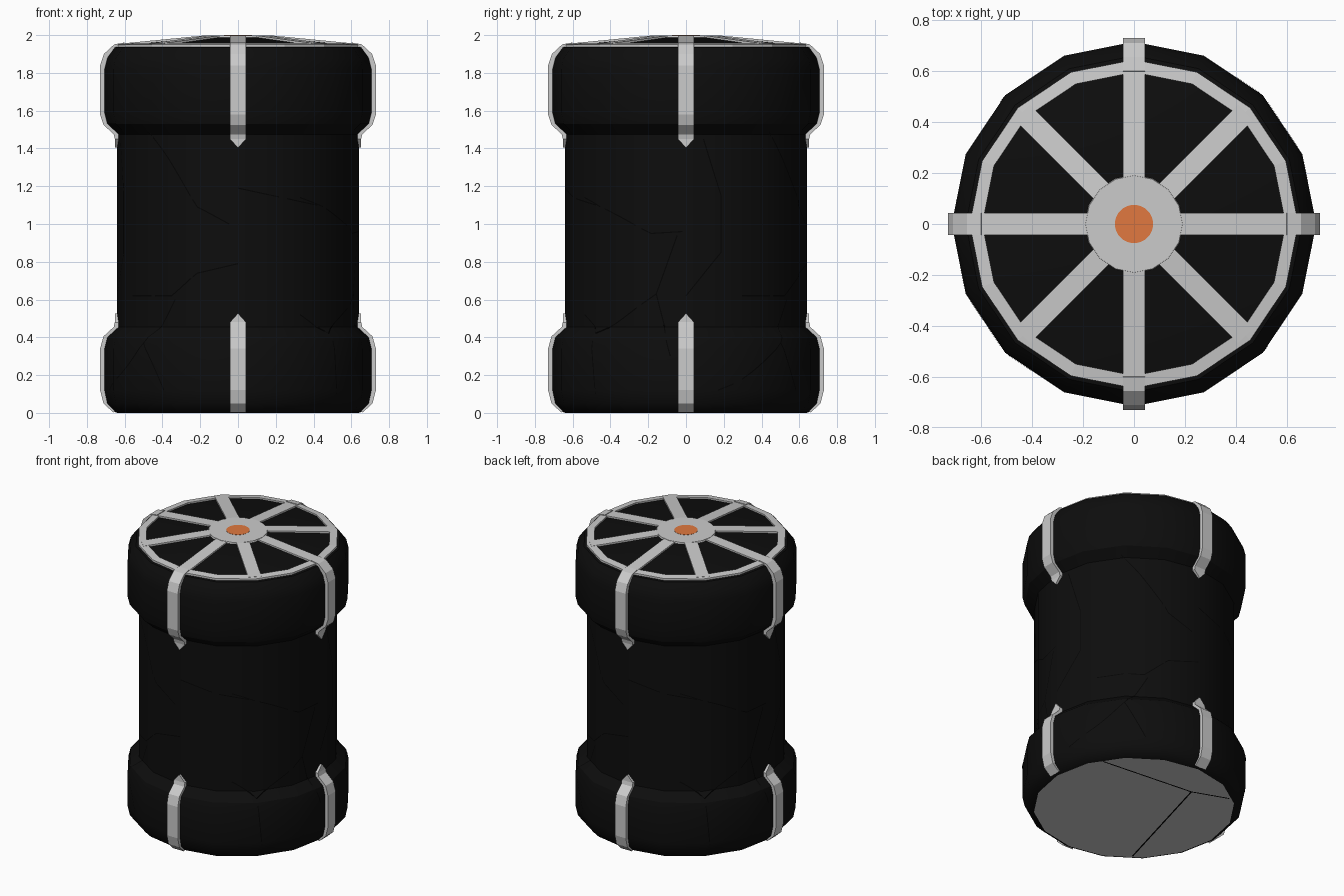
import bpy, bmesh, math
from mathutils import Vector, Matrix

if "Cube" in bpy.data.objects:
    bpy.data.objects.remove(bpy.data.objects["Cube"])

SIDES = 16


def material(name, rgb):
    m = bpy.data.materials.new(name)
    m.diffuse_color = (*rgb, 1)
    m.use_nodes = True
    m.node_tree.nodes["Principled BSDF"].inputs["Base Color"].default_value = m.diffuse_color
    return m


BLACK = material("black_paint", (0.004, 0.004, 0.004))
ORANGE = material("orange_cap", (0.75, 0.19, 0.05))
DARK = material("crack_dark", (0.001, 0.001, 0.001))


def finish(name, bm, mat=None, smooth=False, recalc=True):
    if recalc:
        bmesh.ops.recalc_face_normals(bm, faces=bm.faces)
    me = bpy.data.meshes.new(name)
    bm.to_mesh(me)
    bm.free()
    ob = bpy.data.objects.new(name, me)
    bpy.context.collection.objects.link(ob)
    if mat:
        me.materials.append(mat)
    if smooth:
        bpy.ops.object.select_all(action='DESELECT')
        ob.select_set(True)
        bpy.context.view_layer.objects.active = ob
        bpy.ops.object.shade_smooth_by_angle(angle=math.radians(32))
    return ob


def lathe(name, profile, sides=SIDES, closed=False, mat=None, smooth=False):
    """Spin an (r, z) profile around the vertical axis."""
    bm = bmesh.new()
    pts = [bm.verts.new((r, 0, z)) for r, z in profile]
    edges = [bm.edges.new(p) for p in zip(pts, pts[1:])]
    if closed:
        edges.append(bm.edges.new((pts[-1], pts[0])))
    bmesh.ops.spin(bm, geom=pts + edges, cent=(0, 0, 0), axis=(0, 0, 1),
                   angle=math.tau, steps=sides)
    bmesh.ops.remove_doubles(bm, verts=bm.verts, dist=1e-4)
    return finish(name, bm, mat, smooth)


def bands(name, path, count, thick, width=0.085, point=None):
    """Bars following an (r, z) path, repeated radially; one end may be pointed."""
    bm = bmesh.new()
    for k in range(count):
        rot = Matrix.Rotation(math.tau * k / count, 3, 'Z')
        rings = []
        for i, (r, z) in enumerate(path):
            a, b = path[max(i - 1, 0)], path[min(i + 1, len(path) - 1)]
            t = Vector((b[0] - a[0], b[1] - a[1])).normalized()
            ri, zi = r + t.y * thick, max(z - t.x * thick, 0)
            w = 0.002 if i == point else width / 2
            rings.append([bm.verts.new(rot @ Vector(c)) for c in
                          ((r, -w, z), (r, w, z), (ri, w, zi), (ri, -w, zi))])
        for a, b in zip(rings, rings[1:]):
            for j in range(4):
                n = (j + 1) % 4
                bm.faces.new((a[j], a[n], b[n], b[j]))
        bm.faces.new(rings[0])
        bm.faces.new(rings[-1])
    return finish(name, bm)


# Barrel shell: two bulging end caps and a straight waist
body = [(0, 1.988), (0.19, 1.988), (0.61, 1.945), (0.66, 1.935), (0.70, 1.88),
        (0.715, 1.82), (0.715, 1.59), (0.70, 1.53), (0.64, 1.475), (0.64, 0.455),
        (0.70, 0.40), (0.715, 0.34), (0.715, 0.12), (0.70, 0.05), (0.66, 0.008),
        (0.64, 0)]
lathe("barrel_shell", body, mat=BLACK, smooth=True)

# Grey underside
bm = bmesh.new()
bmesh.ops.create_circle(bm, cap_ends=True, segments=SIDES, radius=0.645,
                        matrix=Matrix.Translation((0, 0, 0.003)))
bmesh.ops.rotate(bm, verts=bm.verts, cent=(0, 0, 0),
                 matrix=Matrix.Rotation(math.tau / SIDES * 4, 3, 'Z'))
bm.normal_update()
bmesh.ops.reverse_faces(bm, faces=[f for f in bm.faces if f.normal.z > 0])
finish("underside", bm, recalc=False)

# Lid wheel: rim, eight spokes, hub and orange cap
lathe("lid_rim", [(0.595, 1.957), (0.645, 1.951), (0.645, 1.925), (0.595, 1.925)], closed=True)
bands("lid_spokes", [(0.12, 1.998), (0.19, 1.997), (0.62, 1.955)], 8, 0.02)
lathe("lid_hub", [(0, 1.999), (0.19, 1.999), (0.195, 1.98)])
lathe("hub_cap", [(0, 2.0), (0.075, 2.0), (0.075, 1.99)], sides=32, mat=ORANGE)

# Four straps over each end cap, with pointed ends on the waist
bands("upper_straps", [(0.60, 1.961), (0.655, 1.951), (0.71, 1.90), (0.73, 1.84),
                       (0.73, 1.58), (0.712, 1.525), (0.658, 1.475), (0.652, 1.45),
                       (0.652, 1.405)], 4, 0.03, point=8)
bands("lower_straps", [(0.652, 0.525), (0.652, 0.48), (0.658, 0.455), (0.712, 0.405),
                       (0.73, 0.34), (0.73, 0.12), (0.712, 0.05), (0.66, 0.002)],
      4, 0.03, point=0)


# Hairline cracks laid on the shell
def shell_radius(z, ang):
    for (r1, z1), (r2, z2) in zip(body[2:], body[3:]):
        if z2 <= z <= z1:
            step = math.tau / SIDES
            off = ang % step - step / 2
            r = r1 + (r2 - r1) * (z1 - z) / (z1 - z2)
            return r * math.cos(step / 2) / math.cos(off)
    return 0.64


def crack_strip(bm, pts, normals, half=0.003):
    prev = None
    for i, p in enumerate(pts):
        t = pts[min(i + 1, len(pts) - 1)] - pts[max(i - 1, 0)]
        s = t.cross(normals[i]).normalized() * half
        cur = (bm.verts.new(p - s), bm.verts.new(p + s))
        if prev:
            bm.faces.new((prev[0], prev[1], cur[1], cur[0]))
        prev = cur


front = [[(-.5, 1.49), (-.4, 1.35), (-.23, 1.09), (-.05, 1.0)], [(0, 1.19), (.45, 1.1)],
         [(-.6, .62), (-.38, .62), (-.23, .74), (0, .79)],
         [(-.66, .12), (-.48, .37), (-.36, .6)], [(-.48, .37), (-.38, .12)]]
side = [[(-.58, 1.14), (-.2, .95), (-.02, .96)], [(.1, 1.45), (.2, 1.15), (.2, .85), (0, .62)],
        [(-.58, .52), (-.48, .42), (-.46, .1)], [(-.48, .42), (-.17, .63), (-.05, .94)],
        [(-.17, .63), (-.08, .3)]]
bm = bmesh.new()
for quarter, lines in enumerate((front, side, front, side)):
    base = (quarter - 1) * math.pi / 2
    for line in lines:
        pts, nrm = [], []
        for (x1, z1), (x2, z2) in zip(line, line[1:]):
            for k in range(9):
                x, z = x1 + (x2 - x1) * k / 8, z1 + (z2 - z1) * k / 8
                if k == 0 and pts:
                    continue
                a = base + math.asin(x / 0.68)
                d = Vector((math.cos(a), math.sin(a), 0))
                pts.append(d * (shell_radius(z, a) + 0.001) + Vector((0, 0, z)))
                nrm.append(d)
        crack_strip(bm, pts, nrm)
finish("shell_cracks", bm, DARK, recalc=False)

# Cracks across the underside
bm = bmesh.new()
hub = Vector((-0.15, 0.39, 0.001))
for x, y in ((0.53, 0.325), (-0.39, 0.48), (-0.39, -0.48)):
    crack_strip(bm, [hub, Vector((x, y, 0.001))], [Vector((0, 0, -1))] * 2, 0.005)
finish("underside_cracks", bm, DARK, recalc=False)
